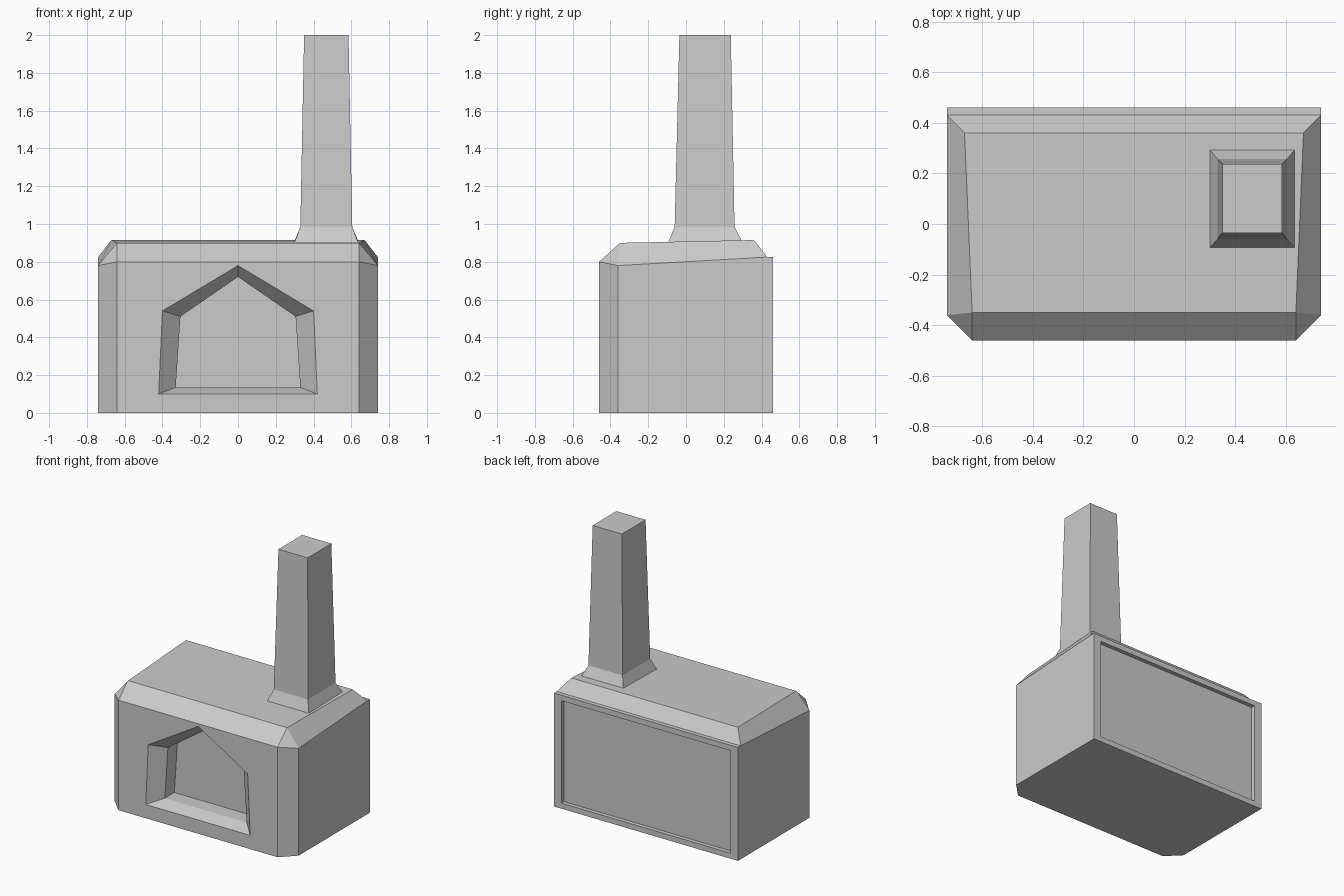
import bpy, bmesh

if "Cube" in bpy.data.objects:
    bpy.data.objects.remove(bpy.data.objects["Cube"])


def finish(name, bm):
    bmesh.ops.remove_doubles(bm, verts=bm.verts, dist=1e-4)
    bmesh.ops.recalc_face_normals(bm, faces=bm.faces)
    mesh = bpy.data.meshes.new(name)
    bm.to_mesh(mesh)
    bm.free()
    obj = bpy.data.objects.new(name, mesh)
    bpy.context.collection.objects.link(obj)
    return obj


def face(bm, pts):
    bm.faces.new([bm.verts.new(p) for p in pts])


def strip(bm, a, b):
    """Quads between two open profiles of equal length."""
    for i in range(len(a) - 1):
        face(bm, [a[i], a[i + 1], b[i + 1], b[i]])


def at_y(profile, y):
    return [(x, y, z) for x, z in profile]


# Half profiles of the arched opening and of the back panel frame
mouth_outer = [(0, .10), (.42, .10), (.40, .54), (0, .78)]
mouth_inner = [(0, .135), (.33, .135), (.305, .51), (0, .72)]
back_outer = [(0, 0), (.74, 0), (.74, .825), (0, .825)]
back_inner = [(0, .04), (.68, .04), (.68, .785), (0, .785)]

# Half outlines of the body at floor, eaves and roof
floor = [(0, -.46, 0), (.64, -.46, 0), (.74, -.36, 0), (.74, .46, 0), (0, .46, 0)]
eaves = [(0, -.46, .80), (.64, -.46, .80), (.74, -.36, .78), (.74, .43, .825), (0, .43, .825)]
roof = [(0, -.35, .90), (.64, -.35, .90), (.64, -.35, .90), (.67, .36, .915), (0, .36, .915)]

# Stove body, mirrored across x
bm = bmesh.new()
face(bm, floor)
face(bm, [floor[0], floor[1], eaves[1], eaves[0]] + at_y(mouth_outer, -.46)[::-1])
strip(bm, floor[1:3], eaves[1:3])
face(bm, [floor[2], floor[3], (.74, .46, .825), eaves[3], eaves[2]])
strip(bm, eaves[:2], roof[:2])
face(bm, [eaves[1], eaves[2], roof[1]])
strip(bm, eaves[2:], roof[2:])
face(bm, [roof[0], roof[1], roof[3], roof[4]])

# Opening: splayed surround, straight walls, back wall
strip(bm, at_y(mouth_outer, -.46), at_y(mouth_inner, -.37))
strip(bm, at_y(mouth_inner, -.37), at_y(mouth_inner, -.26))
face(bm, at_y(mouth_inner, -.26))

# Back ledge, frame and recessed panel
face(bm, [eaves[3], (.74, .46, .825), (0, .46, .825), eaves[4]])
strip(bm, at_y(back_outer, .46), at_y(back_inner, .46))
strip(bm, at_y(back_inner, .46), at_y(back_inner, .43))
face(bm, at_y(back_inner, .43))

bmesh.ops.remove_doubles(bm, verts=bm.verts, dist=1e-4)
bmesh.ops.mirror(bm, geom=bm.verts[:] + bm.edges[:] + bm.faces[:], axis='X', merge_dist=1e-4)
finish("stove_body", bm)

# Chimney: flared foot and tapering shaft (x0, x1, y0, y1, z front, z back)
rings = [(.30, .635, -.093, .293, .905, .913),
         (.33, .605, -.06, .257, .985, .985),
         (.35, .585, -.035, .237, 2, 2)]
loops = [[(x0, y0, zf), (x1, y0, zf), (x1, y1, zb), (x0, y1, zb), (x0, y0, zf)]
         for x0, x1, y0, y1, zf, zb in rings]
bm = bmesh.new()
for lower, upper in zip(loops, loops[1:]):
    strip(bm, lower, upper)
face(bm, loops[0][:4])
face(bm, loops[-1][:4])
finish("chimney", bm)
